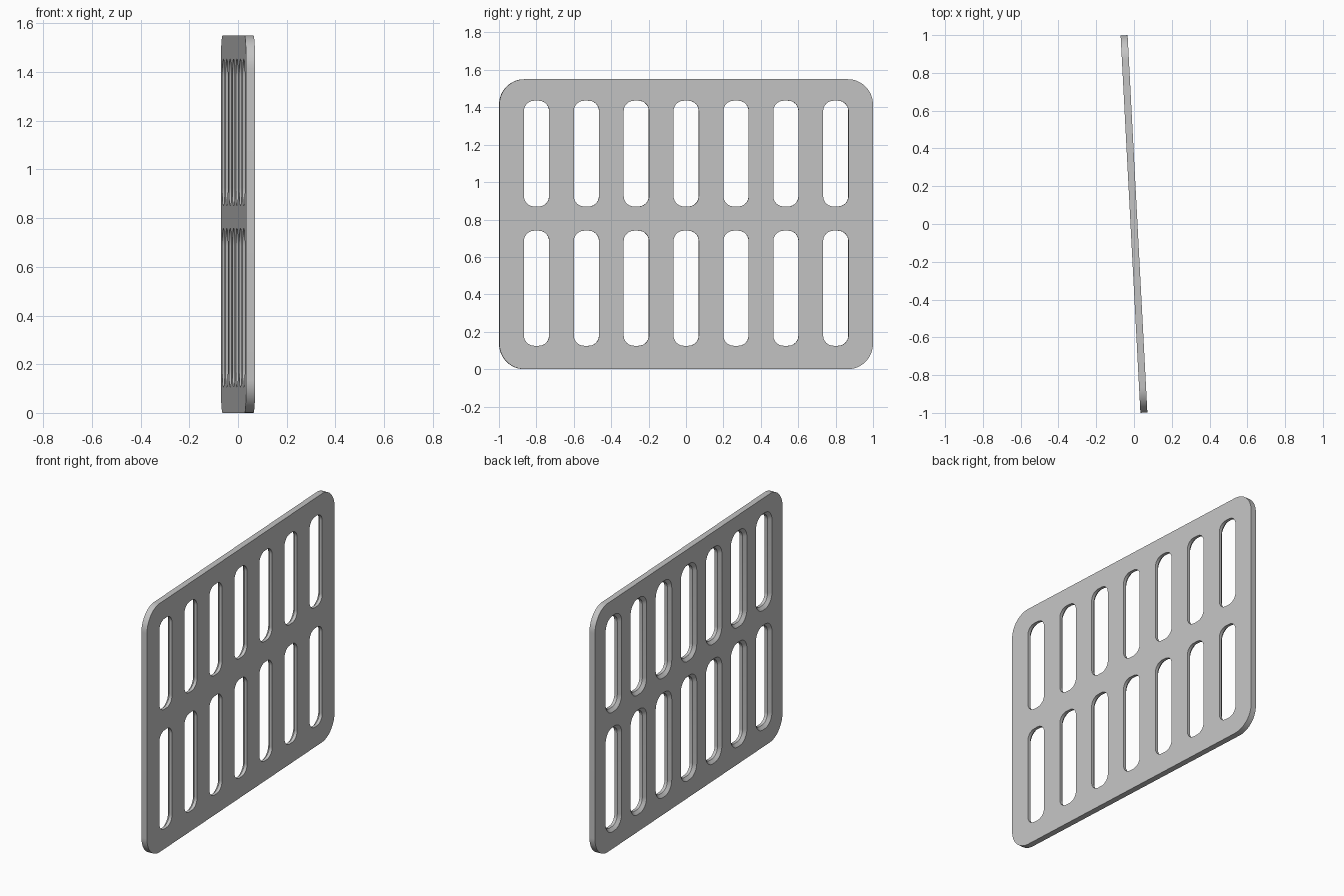
import bpy
import bmesh
from math import sin, cos, pi, radians

if "Cube" in bpy.data.objects:
    bpy.data.objects.remove(bpy.data.objects["Cube"])

LENGTH, HEIGHT, THICK = 2.0, 1.55, 0.037
CHAMFER = 0.018
PITCH = 0.267
SLOT_WIDTH = 0.135
ROWS = [(0.125, 0.74), (0.87, 1.435)]   # bottom and top of each slot row


def rounded_loop(bm, x, y0, y1, z0, z1, radius, steps=10):
    """Closed rounded rectangle in the plane at x; returns its vertices."""
    corners = [(y1, z1, -1, -1), (y0, z1, 1, -1), (y0, z0, 1, 1), (y1, z0, -1, 1)]
    verts = []
    for k, (y, z, sy, sz) in enumerate(corners):
        for i in range(steps + 1):
            a = (k + i / steps) * pi / 2
            verts.append(bm.verts.new((x, y + radius * (sy + cos(a)), z + radius * (sz + sin(a)))))
    return verts


def wall(bm, loop_a, loop_b):
    """Quads joining two matching loops."""
    n = len(loop_a)
    for i in range(n):
        j = (i + 1) % n
        bm.faces.new((loop_a[i], loop_a[j], loop_b[j], loop_b[i]))


bm = bmesh.new()
h = THICK / 2
right_loops, left_loops = [], []

# Outer rim
rim = [rounded_loop(bm, x, -LENGTH / 2, LENGTH / 2, 0, HEIGHT, 0.135, 16) for x in (-h, h)]
wall(bm, *rim)
right_loops.append(rim[0])
left_loops.append(rim[1])

# Slots, chamfered on one side only
for z0, z1 in ROWS:
    for col in range(-3, 4):
        y0, y1 = col * PITCH - SLOT_WIDTH / 2, col * PITCH + SLOT_WIDTH / 2
        loops = [rounded_loop(bm, x, y0 - g, y1 + g, z0 - g, z1 + g, 0.055 + g)
                 for x, g in ((-h, CHAMFER), (-h + CHAMFER, 0), (h, 0))]
        wall(bm, loops[0], loops[1])
        wall(bm, loops[1], loops[2])
        right_loops.append(loops[0])
        left_loops.append(loops[2])

# Flat faces filled around the slots
for loops in (right_loops, left_loops):
    edges = [bm.edges.get((lp[i - 1], lp[i])) for lp in loops for i in range(len(lp))]
    bmesh.ops.triangle_fill(bm, edges=edges, use_beauty=True, use_dissolve=False)
bmesh.ops.recalc_face_normals(bm, faces=bm.faces[:])

mesh = bpy.data.meshes.new("slotted_panel")
bm.to_mesh(mesh)
bm.free()
panel = bpy.data.objects.new("slotted_panel", mesh)
bpy.context.collection.objects.link(panel)
panel.rotation_euler.z = radians(3)

# Colour
grey = bpy.data.materials.new("plain_grey")
grey.use_nodes = True
colour = (0.55, 0.55, 0.55, 1)
grey.diffuse_color = colour
grey.node_tree.nodes["Principled BSDF"].inputs["Base Color"].default_value = colour
mesh.materials.append(grey)

# Smooth rounded corners, sharp edges
bpy.ops.object.select_all(action='DESELECT')
panel.select_set(True)
bpy.context.view_layer.objects.active = panel
bpy.ops.object.shade_smooth_by_angle(angle=radians(30))
